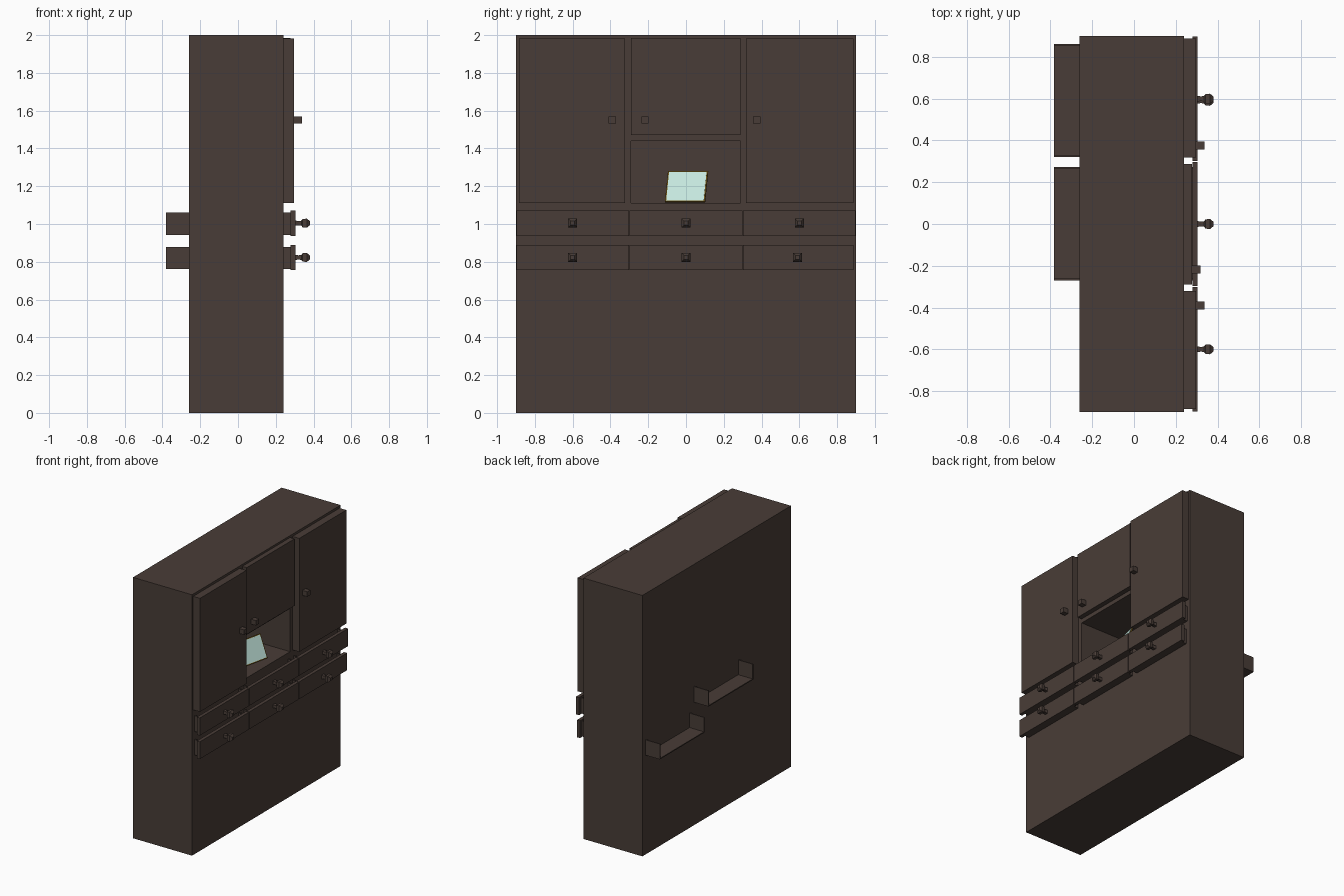
import bpy, bmesh, math
from mathutils import Vector, Matrix

if "Cube" in bpy.data.objects:
    bpy.data.objects.remove(bpy.data.objects["Cube"], do_unlink=True)


def material(name, rgb):
    m = bpy.data.materials.new(name)
    m.use_nodes = True
    m.diffuse_color = (*rgb, 1)
    bsdf = next(n for n in m.node_tree.nodes if n.type == "BSDF_PRINCIPLED")
    bsdf.inputs["Base Color"].default_value = (*rgb, 1)
    return m


WOOD = material("dark wood", (0.066, 0.046, 0.038))
FRAME = material("bronze frame", (0.16, 0.09, 0.01))
GLASS = material("pale glass", (0.55, 0.79, 0.72))


def finish(name, bm, *mats):
    bmesh.ops.recalc_face_normals(bm, faces=bm.faces)
    me = bpy.data.meshes.new(name)
    bm.to_mesh(me)
    bm.free()
    ob = bpy.data.objects.new(name, me)
    bpy.context.collection.objects.link(ob)
    for m in mats:
        me.materials.append(m)
    return ob


def add_box(bm, x, y, z):
    """Add a box given its (min, max) range on each axis."""
    centre = Vector([(a + b) / 2 for a, b in (x, y, z)])
    size = [b - a for a, b in (x, y, z)]
    bmesh.ops.create_cube(bm, size=1, matrix=Matrix.Translation(centre) @ Matrix.Diagonal((*size, 1)))


def box(name, x, y, z):
    bm = bmesh.new()
    add_box(bm, x, y, z)
    return finish(name, bm, WOOD)


# Cabinet body with an open display niche
body = box("cabinet_body", (-0.26, 0.24), (-0.9, 0.9), (0, 2))
cutter = box("niche_cutter", (-0.24, 0.4), (-0.29, 0.288), (1.11, 1.44))
cutter.hide_render = True
cut = body.modifiers.new("niche", "BOOLEAN")
cut.operation, cut.solver, cut.object = "DIFFERENCE", "EXACT", cutter
bpy.context.view_layer.objects.active = body
bpy.ops.object.modifier_apply(modifier=cut.name)
bpy.data.objects.remove(cutter, do_unlink=True)

# Upper doors, each with a square pull: y range, z range, front x, pull centre y
doors = {
    "right_door": ((-0.885, -0.322), (1.112, 1.982), 0.297, -0.39),
    "middle_door": ((-0.29, 0.288), (1.472, 1.985), 0.277, -0.217),
    "left_door": ((0.318, 0.888), (1.112, 1.982), 0.297, 0.375),
}
for name, (y, z, front, pull) in doors.items():
    box(name, (0.24, front), y, z)
    box(name + "_pull", (front, front + 0.041), (pull - 0.019, pull + 0.019), (1.531, 1.569))


def knob(name, y, z):
    """Four-sided turned knob pointing along +x."""
    profile = [(0.303, 0.014), (0.32, 0.011), (0.335, 0.013), (0.342, 0.022),
               (0.364, 0.024), (0.380, 0.011)]
    bm = bmesh.new()
    rings = [[bm.verts.new((x, y + r * sy, z + r * sz))
              for sy, sz in ((-1, -1), (1, -1), (1, 1), (-1, 1))] for x, r in profile]
    for a, b in zip(rings, rings[1:]):
        for i in range(4):
            j = (i + 1) % 4
            bm.faces.new((a[i], a[j], b[j], b[i]))
    bm.faces.new(rings[0])
    bm.faces.new(rings[-1])
    finish(name, bm, WOOD)


def drawer(name, y, z, inner, back, knob_y):
    """Front panel, two sides and a floor, open at the top and back."""
    box(name + "_front", (0.279, 0.305), y, z)
    lo, hi = z[0] + 0.004, z[1] - 0.01
    t = 0.008
    bm = bmesh.new()
    add_box(bm, (back, 0.279), (inner[0], inner[0] + t), (lo, hi))
    add_box(bm, (back, 0.279), (inner[1] - t, inner[1]), (lo, hi))
    add_box(bm, (back, 0.279), (inner[0] + t, inner[1] - t), (lo, lo + t))
    finish(name + "_tray", bm, WOOD)
    knob(name + "_knob", knob_y, (z[0] + z[1]) / 2)


# Two rows of three drawers; one tray in each row runs out through the back
for row, z, long_one in (("upper", (0.937, 1.072), "middle"), ("lower", (0.757, 0.889), "left")):
    for side, centre in (("right", -0.6), ("middle", 0), ("left", 0.6)):
        y = [centre - 0.298, centre + 0.298]
        if row == "lower" and side == "left":
            y[1], centre = 0.886, 0.59
        back = -0.382 if side == long_one else -0.2
        drawer(f"{row}_{side}_drawer", y, z, (centre - 0.27, centre + 0.272), back, centre)

# Framed picture leaning back inside the niche
corner = Vector((0.133, -0.112, 1.118))
across = Vector((0.048, 0.212, 0.0))
up = Vector((-0.073, 0.0165, 0.163))
normal = across.cross(up).normalized()


def panel(name, border, near, far, mat):
    u, v = across.normalized() * border, up.normalized() * border
    c = [corner + u + v, corner + across - u + v, corner + across + up - u - v, corner + up + u - v]
    bm = bmesh.new()
    front = [bm.verts.new(p + normal * near) for p in c]
    rear = [bm.verts.new(p + normal * far) for p in c]
    bm.faces.new(front)
    bm.faces.new(rear[::-1])
    for i in range(4):
        j = (i + 1) % 4
        bm.faces.new((front[i], rear[i], rear[j], front[j]))
    finish(name, bm, mat)


panel("picture_frame", 0, 0, -0.008, FRAME)
panel("picture_glass", 0.007, 0.0015, -0.002, GLASS)
